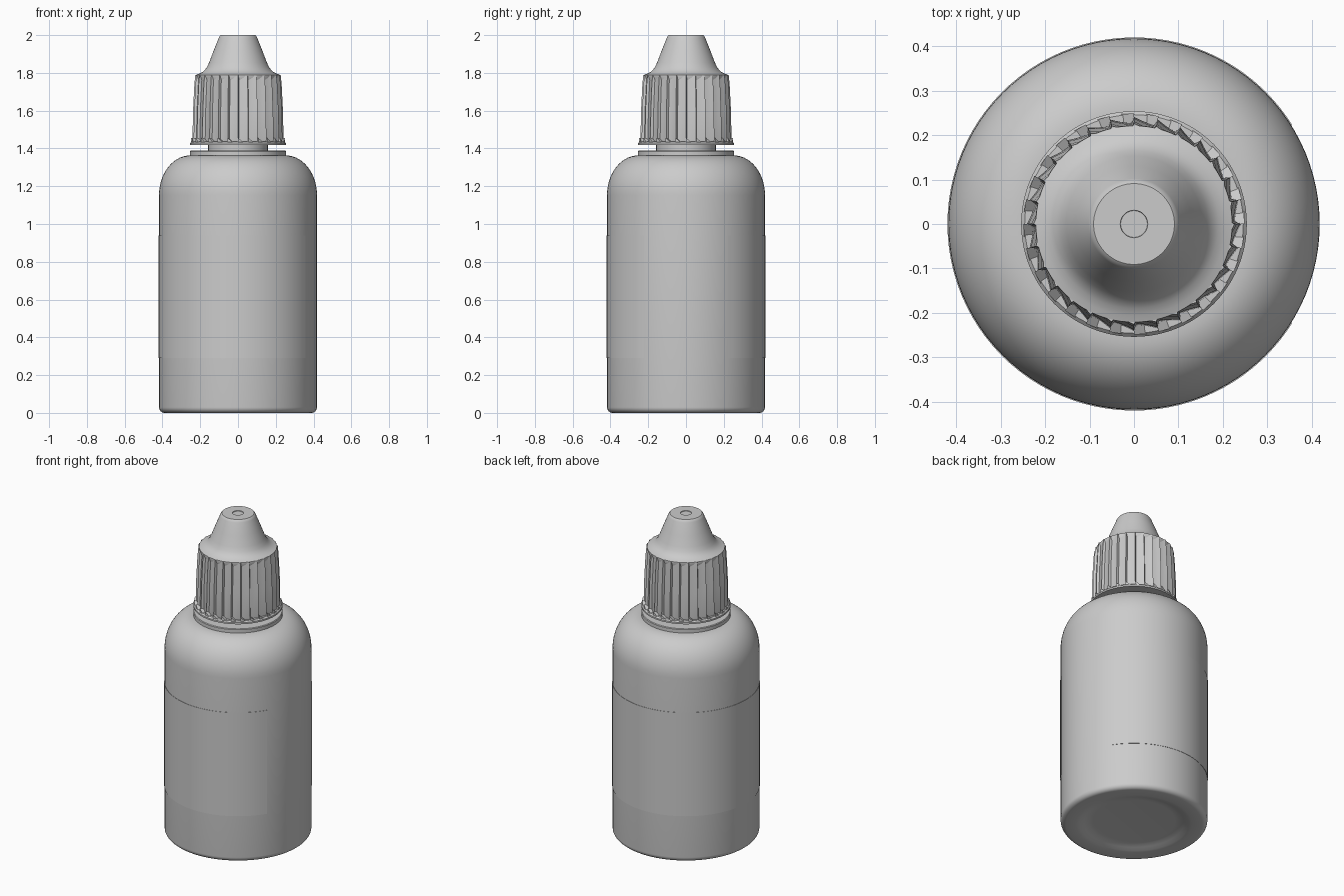
import bpy, bmesh, math
from math import sin, cos, pi, radians

cube = bpy.data.objects.get("Cube")
if cube:
    bpy.data.objects.remove(cube, do_unlink=True)

grey = bpy.data.materials.new("plain_grey")
grey.use_nodes = True
COLOUR = (0.6, 0.6, 0.6, 1)
grey.diffuse_color = COLOUR
grey.node_tree.nodes["Principled BSDF"].inputs["Base Color"].default_value = COLOUR


def finish(name, bm, angle=30):
    """Turn a bmesh into a named, shaded object."""
    bmesh.ops.recalc_face_normals(bm, faces=bm.faces)
    mesh = bpy.data.meshes.new(name)
    bm.to_mesh(mesh)
    bm.free()
    mesh.materials.append(grey)
    ob = bpy.data.objects.new(name, mesh)
    bpy.context.collection.objects.link(ob)
    bpy.ops.object.select_all(action='DESELECT')
    ob.select_set(True)
    bpy.context.view_layer.objects.active = ob
    bpy.ops.object.shade_smooth_by_angle(angle=radians(angle))
    return ob


def bridge(bm, rings):
    """Join consecutive closed rings of vertices with quads."""
    for a, b in zip(rings, rings[1:]):
        for i in range(len(a)):
            j = (i + 1) % len(a)
            bm.faces.new((a[i], a[j], b[j], b[i]))


def lathe(name, profile, closed=False, segs=96):
    """Revolve (radius, z) points round z; open profiles get end caps."""
    bm = bmesh.new()
    rings = [[bm.verts.new((r * cos(2 * pi * i / segs), r * sin(2 * pi * i / segs), z))
              for i in range(segs)] for r, z in profile]
    bridge(bm, rings + rings[:1] if closed else rings)
    if not closed:
        bm.faces.new(rings[0])
        bm.faces.new(rings[-1])
    return finish(name, bm)


def arc(cr, cz, a, b, start, end, n):
    """Elliptical profile arc, angles in degrees."""
    angles = [radians(start + (end - start) * i / n) for i in range(n + 1)]
    return [(cr + a * cos(t), cz + b * sin(t)) for t in angles]


# Bottle with a recessed base, rounded foot and domed shoulder
R = 0.418
base = [(0.235, 0.022), (0.26, 0.02), (0.285, 0.012), (0.31, 0.004), (0.33, 0.0)]
lathe("bottle_body", base + arc(R - 0.03, 0.03, 0.03, 0.03, -90, 0, 6)
      + arc(0.253, 1.153, R - 0.253, 0.21, 0, 90, 14) + [(0.15, 1.363)])

# Thin wrap-around label, open on the left side
bm = bmesh.new()
SEGS, GAP = 80, radians(32)
rows = []
for r, z in ((R - 0.002, 0.29), (R + 0.002, 0.29), (R + 0.002, 0.94), (R - 0.002, 0.94)):
    angles = [GAP + (2 * pi - 2 * GAP) * i / SEGS for i in range(SEGS + 1)]
    rows.append([bm.verts.new((r * cos(t), r * sin(t), z)) for t in angles])
for a, b in zip(rows, rows[1:] + rows[:1]):
    for i in range(SEGS):
        bm.faces.new((a[i], a[i + 1], b[i + 1], b[i]))
for i in (0, SEGS):
    bm.faces.new([row[i] for row in rows])
finish("label", bm)

# Neck and its flange
lathe("neck", [(0.158, 1.34), (0.158, 1.6)])
lathe("neck_flange", [(0.25, 1.355), (0.254, 1.36), (0.254, 1.384), (0.25, 1.388)])

# Tamper ring below the cap
lathe("tamper_ring", [(0.19, 1.418), (0.254, 1.418), (0.254, 1.428),
                      (0.246, 1.436), (0.19, 1.436)], closed=True)

# Cap skirt with sawtooth ribs
RIBS = 28
bm = bmesh.new()
rings = []
for r_out, r_in, z in ((0.236, 0.226, 1.43), (0.241, 0.227, 1.45), (0.238, 0.224, 1.60),
                       (0.231, 0.217, 1.74), (0.226, 0.214, 1.79)):
    ring = []
    for k in range(RIBS):
        for f, mix in ((0, 1), (0.12, 0), (0.4, 0.15), (0.7, 0.5)):
            t = pi / 2 + 2 * pi * (k + f) / RIBS
            r = r_in + (r_out - r_in) * mix
            ring.append(bm.verts.new((r * cos(t), r * sin(t), z)))
    rings.append(ring)
bridge(bm, rings)
bm.faces.new(rings[0])
bm.faces.new(rings[-1])
finish("cap_ribs", bm)

# Small ratchet wedges standing on the tamper ring
bm = bmesh.new()
for k in range(RIBS):
    wedge = []
    for r in (0.226, 0.249):
        for f, z in ((0, 1.43), (0.6, 1.43), (0.0, 1.455)):
            t = pi / 2 + 2 * pi * (k + f) / RIBS
            wedge.append(bm.verts.new((r * cos(t), r * sin(t), z)))
    bm.faces.new(wedge[:3])
    bm.faces.new(wedge[3:])
    bridge(bm, [wedge[:3], wedge[3:]])
finish("ratchet_wedges", bm)

# Flared dropper tip with a small sunken dot on top
lathe("cap_tip", [(0.215, 1.76), (0.222, 1.783), (0.221, 1.79), (0.207, 1.795),
                  (0.190, 1.803), (0.176, 1.815), (0.165, 1.83), (0.153, 1.855),
                  (0.130, 1.915), (0.102, 1.985), (0.097, 1.995), (0.091, 2.0),
                  (0.031, 2.0), (0.030, 1.996)])
